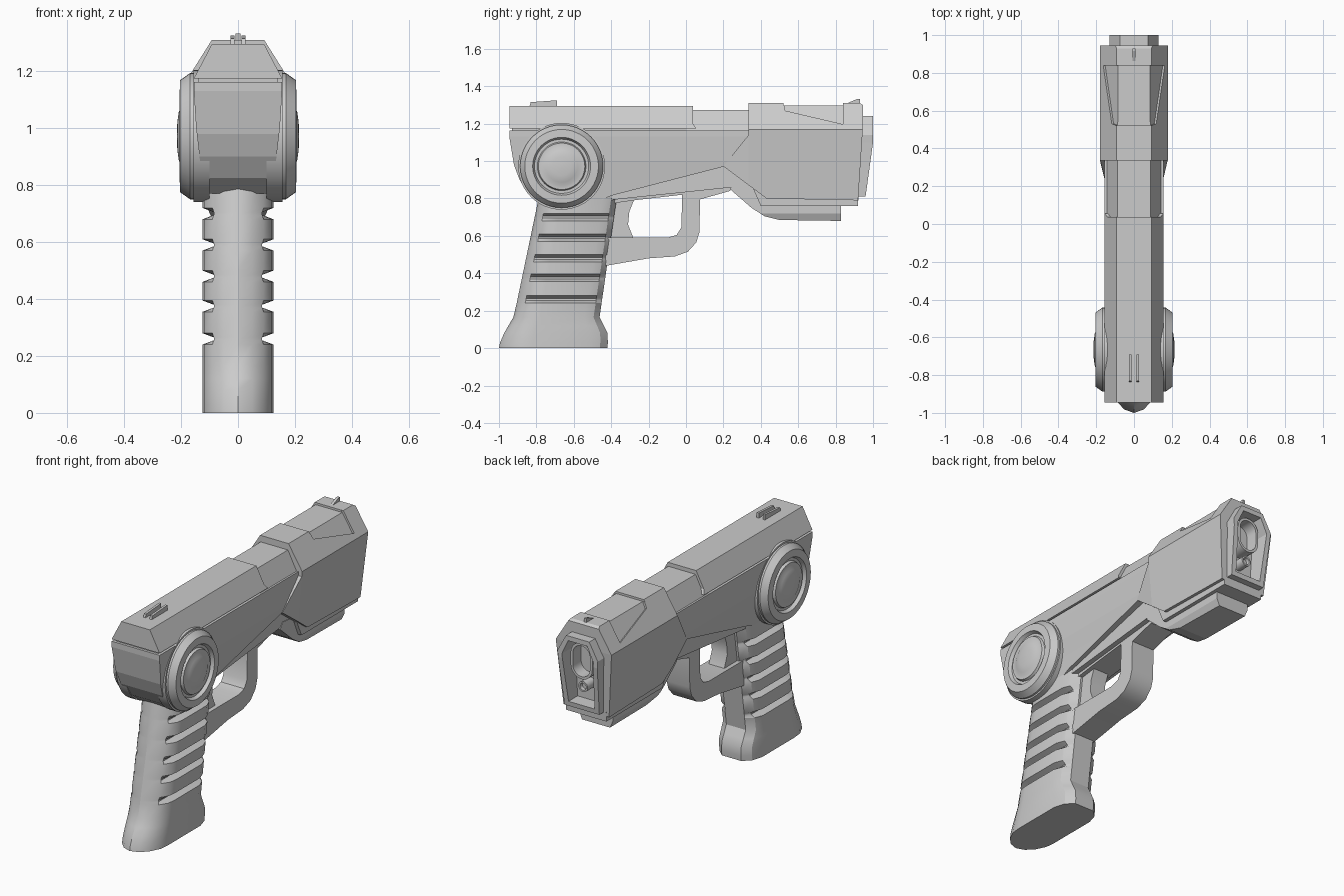
import bpy, bmesh
from math import sin, cos, pi
from mathutils import Vector

if "Cube" in bpy.data.objects:
    bpy.data.objects.remove(bpy.data.objects["Cube"])


def finish(name, bm, smooth=None):
    bmesh.ops.recalc_face_normals(bm, faces=bm.faces)
    me = bpy.data.meshes.new(name)
    bm.to_mesh(me)
    bm.free()
    ob = bpy.data.objects.new(name, me)
    bpy.context.collection.objects.link(ob)
    if smooth:
        bpy.ops.object.select_all(action='DESELECT')
        ob.select_set(True)
        bpy.context.view_layer.objects.active = ob
        bpy.ops.object.shade_smooth_by_angle(angle=smooth)
    return ob


def prism(name, profile, width, zcuts=(), ycuts=(), smooth=None):
    """Side profile (y, z) spanning x; half width may vary as width(y, z)."""
    bm = bmesh.new()
    face = bm.faces.new([bm.verts.new((-1, y, z)) for y, z in profile])
    ext = bmesh.ops.extrude_face_region(bm, geom=[face])['geom']
    for v in ext:
        if isinstance(v, bmesh.types.BMVert):
            v.co.x = 1
    for cuts, no, axis in ((zcuts, (0, 0, 1), 2), (ycuts, (0, 1, 0), 1)):
        for c in cuts:
            co = [0, 0, 0]
            co[axis] = c
            bmesh.ops.bisect_plane(bm, geom=bm.verts[:] + bm.edges[:] + bm.faces[:],
                                   plane_co=co, plane_no=no)
    for v in bm.verts:
        v.co.x *= width(v.co.y, v.co.z) if callable(width) else width
    return finish(name, bm, smooth)


def loft(name, rings, caps=True, closed=False, smooth=None):
    """Skin a list of equal-length point rings."""
    bm = bmesh.new()
    vs = [[bm.verts.new(p) for p in r] for r in rings]
    n = len(vs[0])
    pairs = list(zip(vs, vs[1:])) + ([(vs[-1], vs[0])] if closed else [])
    for a, b in pairs:
        for i in range(n):
            j = (i + 1) % n
            bm.faces.new((a[i], a[j], b[j], b[i]))
    if caps and not closed:
        bm.faces.new(vs[0])
        bm.faces.new(vs[-1])
    return finish(name, bm, smooth)


def cut(ob, cutter):
    m = ob.modifiers.new("cut", 'BOOLEAN')
    m.operation, m.object, m.solver = 'DIFFERENCE', cutter, 'EXACT'
    bpy.context.view_layer.objects.active = ob
    bpy.ops.object.modifier_apply(modifier=m.name)
    bpy.data.objects.remove(cutter)


def ramp(z, pts):
    """Piecewise linear value of z."""
    if z <= pts[0][0]:
        return pts[0][1]
    for (a, u), (b, v) in zip(pts, pts[1:]):
        if z <= b:
            return u + (v - u) * (z - a) / (b - a)
    return pts[-1][1]


# Grip: lofted rounded section with finger grooves
half = [(0.03, 0.4), (0.1, 0.72), (0.2, 0.95), (0.3, 1), (0.82, 1), (0.93, 0.85), (1, 0.5)]
section = [(0, 0)] + half + [(t, -x) for t, x in reversed(half)]
levels = [(0, 1), (0.03, 1), (0.08, 1), (0.12, 1), (0.165, 1)]
for g in (0.26, 0.375, 0.48, 0.59, 0.70):
    levels += [(g - 0.02, 1), (g - 0.005, 0.68), (g + 0.005, 0.68), (g + 0.02, 1)]
levels.append((0.84, 1))
back = [(0, -1), (0.05, -0.99), (0.17, -0.92), (0.84, -0.78)]
front = [(0, -0.42), (0.07, -0.415), (0.165, -0.462), (0.84, -0.365)]
rings = []
for z, cap in levels:
    b, f = ramp(z, back), ramp(z, front)
    rings.append([(0.125 * max(-cap, min(cap, x)), b + (f - b) * t, z) for t, x in section])
loft("grip", rings, smooth=0.5)

# Frame, slide and barrel cover
fw = [(0.8, 0.125), (0.9, 0.135), (1.0, 0.147), (1.13, 0.155)]
prism("frame", [(-0.945, 1.163), (-0.945, 1.13), (-0.92, 0.98), (-0.89, 0.90), (-0.84, 0.825),
                (-0.77, 0.77), (-0.5, 0.77), (-0.40, 0.815), (0.2, 0.97), (0.34, 1.05), (0.34, 1.163)],
      lambda y, z: ramp(z, fw), zcuts=(0.8, 0.9, 1.0, 1.13))
prism("frame_seam", [(-0.93, 1.15), (0.03, 1.15), (0.03, 1.19), (-0.93, 1.19)], 0.138)
sw = [(1.175, 0.155), (1.295, 0.092)]
prism("slide", [(-0.945, 1.175), (0.055, 1.175), (0.038, 1.2), (0.038, 1.295), (-0.945, 1.295)],
      lambda y, z: ramp(z, sw), zcuts=(1.2,))
prism("barrel_cover", [(0.0, 1.15), (0.36, 1.15), (0.36, 1.272), (0.0, 1.272)],
      lambda y, z: ramp(z, [(1.155, 0.148), (1.272, 0.088)]), zcuts=(1.155,))

# Front housing with bevelled rear edge
hw = [(0.8, 0.148), (1.17, 0.18), (1.31, 0.092)]
housing = prism("front_housing", [(0.335, 1.31), (0.335, 1.14), (0.2, 0.972), (0.43, 0.80), (0.92, 0.79),
                                  (0.945, 1.17), (0.945, 1.30), (0.93, 1.31)],
                lambda y, z: ramp(z, hw) - max(0, 0.335 - y) * 0.12,
                zcuts=(0.8, 1.17), ycuts=(0.335,))

# Sunken panels on the top of the housing
n = Vector((0.84, 0, 0.54))
for s in (-1, 1):
    pts = [Vector(p) for p in ((0.085, 0.52, 1.322), (0.118, 0.53, 1.27), (0.163, 0.84, 1.197), (0.085, 0.84, 1.322))]
    loop = [[(s * (p + n * d).x, (p + n * d).y, (p + n * d).z) for p in pts] for d in (-0.012, 0.06)]
    cut(housing, loft("panel_cutter", loop))
cut(housing, prism("top_cutter", [(0.521, 1.298), (0.839, 1.298), (0.839, 1.36), (0.521, 1.36)], 0.1))

# Muzzle frame and the recess behind it
def muzzle_ring(inset, y=None):
    h = [(0.075 - inset * 0.5, 1.24 - inset), (0.13 - inset, 1.14 - inset * 0.5), (0.127 - inset, 1.1),
         (0.112 - inset, 0.81 + inset)]
    pts = h + [(-x, z) for x, z in reversed(h)]
    return [(x, y or ramp(z, [(0.81, 0.96), (1.1, 1.0)]), z) for x, z in pts]


cut(housing, loft("recess_cutter", [muzzle_ring(0.028, 0.88), muzzle_ring(0.028, 1.1)]))
loft("muzzle_frame", [muzzle_ring(0, 0.9), muzzle_ring(0), muzzle_ring(0.028), muzzle_ring(0.03, 0.89)],
     closed=True)


# Barrel bore (rounded slot) and small lens below it
def slot(r, y, z0, z1):
    return [(r * cos(a), y, (z1 if k < 12 else z0) + r * sin(a))
            for k in range(24) for a in [pi * (k if k < 12 else k - 1) / 11 if k < 12 else pi + pi * (k - 12) / 11]]


loft("barrel", [slot(0.07, 0.87, 1.06, 1.13), slot(0.07, 0.965, 1.06, 1.13), slot(0.055, 0.965, 1.06, 1.13),
                slot(0.055, 0.89, 1.06, 1.13)], smooth=0.6)
loft("lens", [slot(0.03, 0.87, 0.94, 0.941), slot(0.03, 0.95, 0.94, 0.941), slot(0.02, 0.95, 0.94, 0.941),
              slot(0.018, 0.93, 0.94, 0.941)], smooth=0.6)

# Lower rail and box under the housing
prism("under_core", [(-0.42, 0.79), (0.25, 0.86), (0.42, 0.79), (0.5, 0.9), (0.2, 0.985), (-0.42, 0.84)], 0.105)
prism("under_plate", [(0.40, 0.76), (0.92, 0.76), (0.922, 0.82), (0.36, 0.85)], 0.13)
prism("under_box", [(0.235, 0.85), (0.35, 0.75), (0.42, 0.705), (0.50, 0.685), (0.83, 0.68), (0.83, 0.80),
                    (0.4, 0.87), (0.26, 0.885)],
      lambda y, z: ramp(z, [(0.68, 0.09), (0.72, 0.108)]), zcuts=(0.72,))

# Trigger guard and trigger
prism("trigger_guard", [(-0.42, 0.80), (0.265, 0.893), (0.235, 0.84), (0.075, 0.795), (0.072, 0.62), (0.055, 0.565),
                        (0.01, 0.515), (-0.06, 0.49), (-0.2, 0.48), (-0.43, 0.44), (-0.43, 0.59), (-0.1, 0.59),
                        (-0.05, 0.605), (-0.025, 0.645), (-0.02, 0.82), (-0.28, 0.79), (-0.42, 0.77)],
      0.075, smooth=0.6)
prism("trigger", [(-0.42, 0.80), (-0.275, 0.80), (-0.303, 0.73), (-0.31, 0.66), (-0.28, 0.585), (-0.43, 0.585)],
      0.05, smooth=0.6)

# Side discs, lathed around the x axis
lathe = [(0.1, 0.232), (0.157, 0.232), (0.157, 0.222), (0.168, 0.222), (0.203, 0.197), (0.205, 0.155),
         (0.186, 0.145), (0.186, 0.13), (0.2, 0.124), (0.2, 0.102), (0.208, 0.085), (0.213, 0.05), (0.215, 0.01)]
for s, side in ((-1, "left"), (1, "right")):
    loft("side_disc_" + side, [[(s * x, -0.665 + r * cos(2 * pi * i / 48), 0.972 + r * sin(2 * pi * i / 48))
                                for i in range(48)] for x, r in lathe], smooth=0.5)

# Sights
for s in (-1, 1):
    ob = prism("rear_sight", [(-0.84, 1.28), (-0.69, 1.28), (-0.69, 1.325), (-0.83, 1.315)], 0.007)
    ob.location.x = 0.02 * s
prism("front_sight", [(0.84, 1.30), (0.93, 1.30), (0.93, 1.332), (0.915, 1.332)], 0.008)
